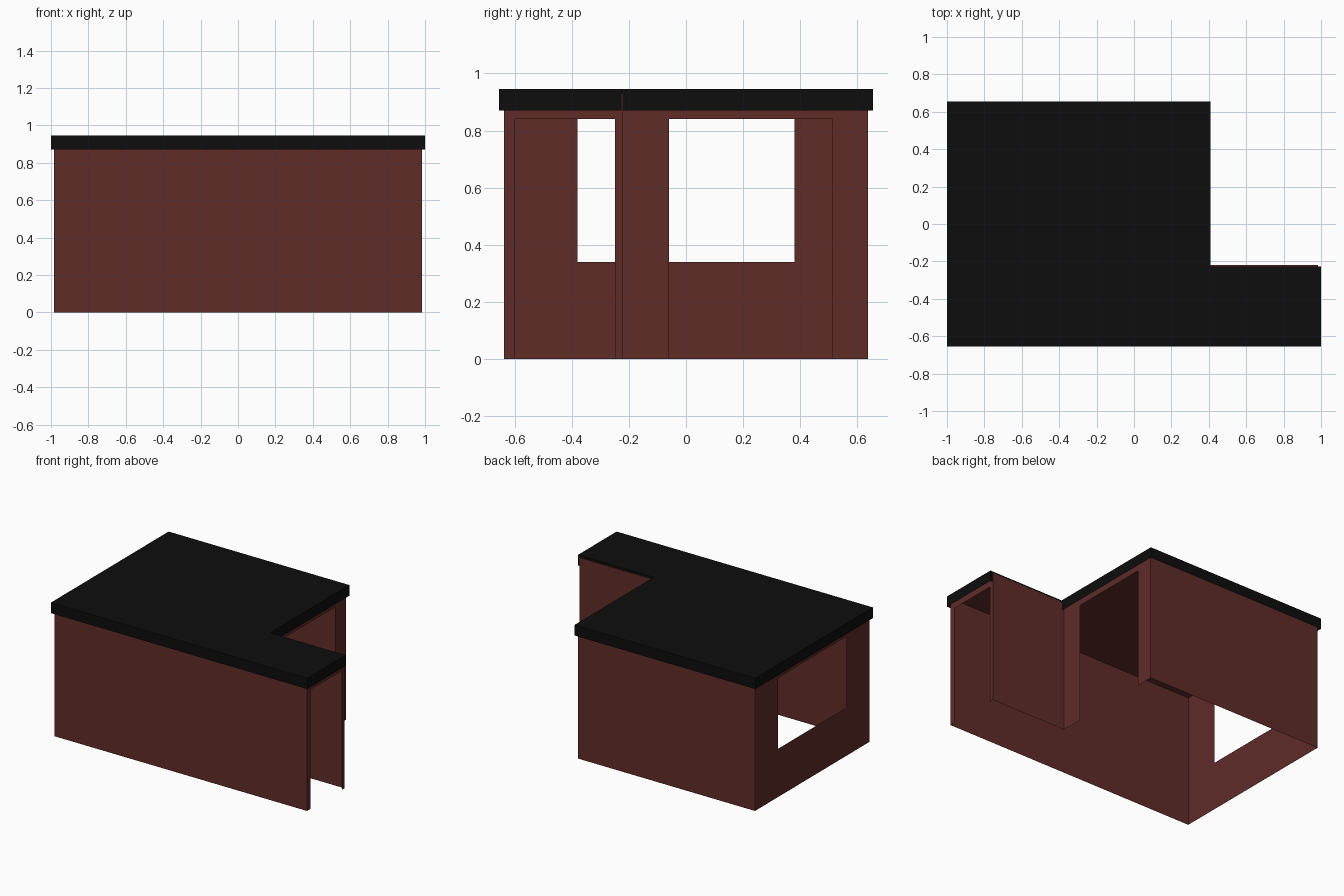
import bpy, bmesh

if "Cube" in bpy.data.objects:
    bpy.data.objects.remove(bpy.data.objects["Cube"])


def material(name, rgb):
    m = bpy.data.materials.new(name)
    m.diffuse_color = (*rgb, 1)
    m.use_nodes = True
    m.node_tree.nodes["Principled BSDF"].inputs["Base Color"].default_value = m.diffuse_color
    return m


BROWN = material("brown_cladding", (0.115, 0.025, 0.022))
BLACK = material("black_roofing", (0.004, 0.004, 0.004))


def build(name, faces, mat):
    """Make one object from a list of polygons, welding shared corners."""
    bm = bmesh.new()
    for pts in faces:
        bm.faces.new([bm.verts.new(p) for p in pts])
    bmesh.ops.remove_doubles(bm, verts=bm.verts, dist=1e-5)
    me = bpy.data.meshes.new(name)
    bm.to_mesh(me)
    bm.free()
    me.materials.append(mat)
    ob = bpy.data.objects.new(name, me)
    bpy.context.collection.objects.link(ob)
    return ob


def wall(name, a, b, opening=None):
    """Thin wall from plan point a to b; opening = (start, end, sill, head) along it."""
    length = ((b[0] - a[0]) ** 2 + (b[1] - a[1]) ** 2) ** 0.5

    def pt(s, z):
        t = s / length
        return (a[0] + (b[0] - a[0]) * t, a[1] + (b[1] - a[1]) * t, z)

    def rect(s0, s1, z0, z1):
        return [pt(s0, z0), pt(s1, z0), pt(s1, z1), pt(s0, z1)]

    if opening is None:
        faces = [rect(0, length, 0, WALL_TOP)]
    else:
        s0, s1, z0, z1 = opening
        faces = [rect(0, s0, 0, WALL_TOP), rect(s1, length, 0, WALL_TOP),
                 rect(s0, s1, z1, WALL_TOP)]
        if z0 > 0:
            faces.append(rect(s0, s1, 0, z0))
    build(name, faces, BROWN)


WALL_TOP = 0.93
HEAD = 0.84

# L-shaped plan, counter-clockwise from the front left corner
plan = [(-0.985, -0.638), (0.985, -0.638), (0.985, -0.22),
        (0.397, -0.22), (0.397, 0.638), (-0.985, 0.638)]
names = ["front_wall", "wing_end_wall", "wing_back_wall",
         "main_right_wall", "back_wall", "left_wall"]
openings = {
    "wing_end_wall": (0.038, 0.39, 0, HEAD),        # doorway
    "main_right_wall": (0.16, 0.733, 0, HEAD),      # wide doorway
    "left_wall": (0.258, 1.018, 0.34, HEAD),        # window
}
for i, name in enumerate(names):
    wall(name, plan[i], plan[(i + 1) % 6], openings.get(name))

# Ceiling closing the wall shell
build("ceiling", [[(x, y, WALL_TOP) for x, y in reversed(plan)]], BROWN)

# Roof cap: flat top with a fascia hanging around it
rim = [(-1, -0.655), (1, -0.655), (1, -0.226),
       (0.41, -0.226), (0.41, 0.655), (-1, 0.655)]
cap = [[(x, y, 0.945) for x, y in rim]]
for p, q in zip(rim, rim[1:] + rim[:1]):
    cap.append([(*p, 0.87), (*q, 0.87), (*q, 0.945), (*p, 0.945)])
build("roof_cap", cap, BLACK)
